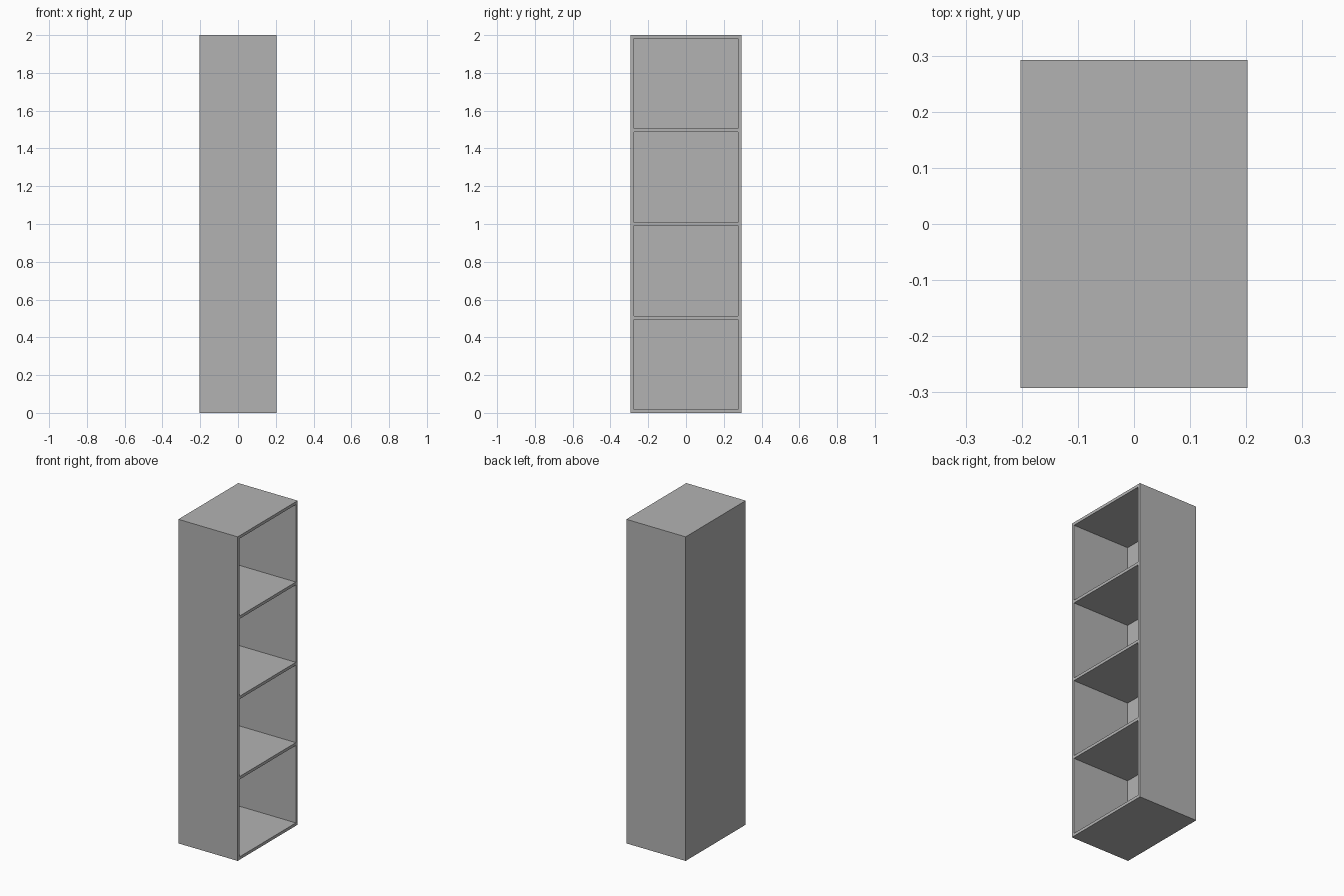
import bpy

if "Cube" in bpy.data.objects:
    bpy.data.objects.remove(bpy.data.objects["Cube"], do_unlink=True)

DEPTH, WIDTH, HEIGHT = 0.405, 0.585, 2.0
BOARD = 0.018
BAYS = 4
BAY_HEIGHT = (HEIGHT - BOARD * (BAYS + 1)) / BAYS

grey = bpy.data.materials.new("plain_grey")
grey.use_nodes = True
colour = (0.45, 0.45, 0.45, 1.0)
grey.diffuse_color = colour
grey.node_tree.nodes["Principled BSDF"].inputs["Base Color"].default_value = colour


def box(name, low, high):
    """Axis-aligned box between two corners."""
    bpy.ops.mesh.primitive_cube_add(size=1, location=[(a + b) / 2 for a, b in zip(low, high)])
    ob = bpy.context.object
    ob.name = name
    ob.scale = [b - a for a, b in zip(low, high)]
    bpy.ops.object.transform_apply(location=True, rotation=False, scale=True)
    ob.data.materials.append(grey)
    return ob


# Cabinet body
cabinet = box("shelf_cabinet", (-DEPTH / 2, -WIDTH / 2, 0), (DEPTH / 2, WIDTH / 2, HEIGHT))

# Equal bays hollowed out from the open +x side, leaving shelves, sides and back panel
for i in range(BAYS):
    floor = BOARD + i * (BAY_HEIGHT + BOARD)
    cutter = box("bay_cutter",
                 (-DEPTH / 2 + BOARD, -WIDTH / 2 + BOARD, floor),
                 (DEPTH, WIDTH / 2 - BOARD, floor + BAY_HEIGHT))
    cutter.hide_render = True
    bpy.context.view_layer.objects.active = cabinet
    cut = cabinet.modifiers.new("bay", "BOOLEAN")
    cut.operation = "DIFFERENCE"
    cut.solver = "EXACT"
    cut.object = cutter
    bpy.ops.object.modifier_apply(modifier=cut.name)
    bpy.data.objects.remove(cutter, do_unlink=True)
